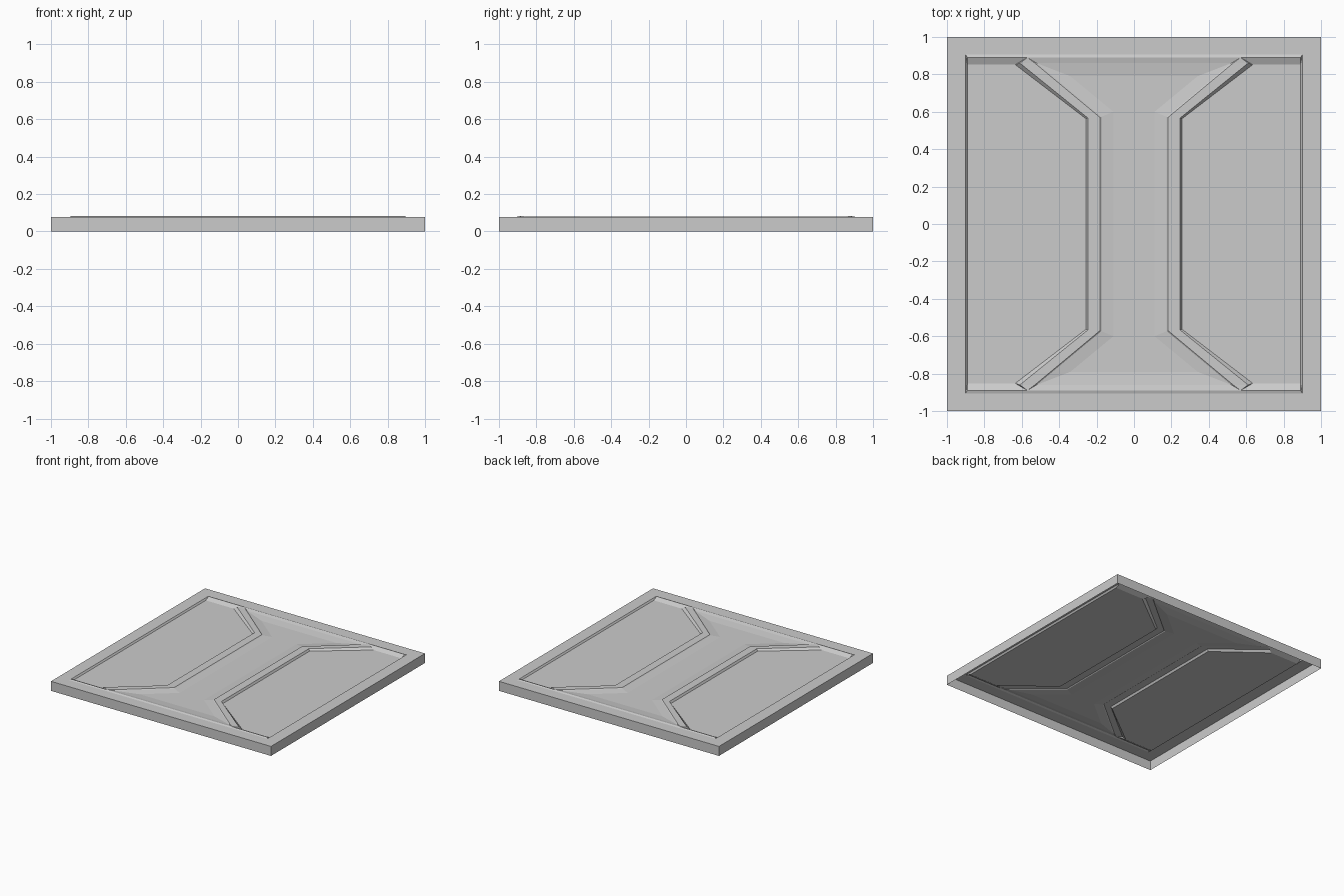
import bpy, bmesh

if "Cube" in bpy.data.objects:
    bpy.data.objects.remove(bpy.data.objects["Cube"])

RIM, LIP, RIDGE, STEP = 0.078, 0.083, 0.081, 0.076   # main heights
BASIN, FLOOR = 0.068, 0.065


def sheet(name, strips=(), polygons=()):
    """One quarter of the tile: strips between matching outlines plus flat polygons, mirrored in x and y."""
    bm = bmesh.new()

    def face(pts):
        f = bm.faces.new([bm.verts.new(p) for p in pts])
        f.normal_update()
        c = f.calc_center_median()
        n = f.normal
        if (n.z < -1e-4) or (abs(n.z) <= 1e-4 and n.x * c.x + n.y * c.y < 0):
            f.normal_flip()

    for a, b in strips:
        for i in range(len(a) - 1):
            face([a[i], a[i + 1], b[i + 1], b[i]])
    for p in polygons:
        face(p)
    bmesh.ops.remove_doubles(bm, verts=bm.verts, dist=1e-5)
    mesh = bpy.data.meshes.new(name)
    bm.to_mesh(mesh)
    bm.free()
    ob = bpy.data.objects.new(name, mesh)
    bpy.context.collection.objects.link(ob)
    m = ob.modifiers.new("mirror", 'MIRROR')
    m.use_axis = (True, True, False)
    return ob


def at(points, z):
    return [(x, y, z) for x, y in points]


# shared outlines, each running from the side (y = 0) toward the back
edge = [(1, 0), (1, 1), (0, 1)]
opening = at([(0.9, 0), (0.9, 0.905), (0, 0.905)], RIM)
panel_edge = at([(0.257, 0), (0.257, 0.563), (0.635, 0.852)], FLOOR)
ridge_out = at([(0.247, 0), (0.247, 0.567), (0.61, 0.86)], RIDGE)
ridge_in = at([(0.182, 0), (0.182, 0.57), (0.53, 0.86)], RIDGE)
basin_edge = at([(0.175, 0), (0.175, 0.573), (0.52, 0.86)], STEP)
basin_floor = at([(0.11, 0), (0.11, 0.6), (0.34, 0.79)], BASIN)
lip_corner, lip_joint, lip_mid = at([(0.89, 0.89), (0.57, 0.89), (0, 0.89)], LIP)
panel_corner, panel_side = at([(0.89, 0.852), (0.89, 0)], FLOOR)
basin_mid = (0, 0.86, STEP)

# outer wall and flat rim
sheet("frame", [(at(edge, 0), at(edge, RIM)), (at(edge, RIM), opening)])

# raised lip along the front and back, sloping down inward
sheet("end_lip", polygons=[
    [opening[1], opening[2], lip_mid, lip_joint, lip_corner],
    [lip_corner, lip_joint, panel_edge[2], panel_corner],
    [lip_joint, ridge_out[2], panel_edge[2]],
    [lip_joint, ridge_in[2], ridge_out[2]],
    [lip_joint, basin_edge[2], ridge_in[2]],
    [lip_joint, lip_mid, basin_mid, basin_edge[2]]])

# sunken side panels with their outer step
sheet("side_panel", polygons=[
    panel_edge + [panel_corner, panel_side],
    [opening[0], opening[1], panel_corner, panel_side],
    [opening[1], lip_corner, panel_corner]])

# angled ridges bordering the panels
sheet("ridge", [(panel_edge, ridge_out), (ridge_out, ridge_in), (ridge_in, basin_edge)])

# shallow centre basin
sheet("centre_basin", [(basin_edge, basin_floor)], [
    [basin_edge[2], basin_mid, (0, 0.79, BASIN), basin_floor[2]],
    basin_floor + [(0, 0.79, BASIN), (0, 0, BASIN)]])
